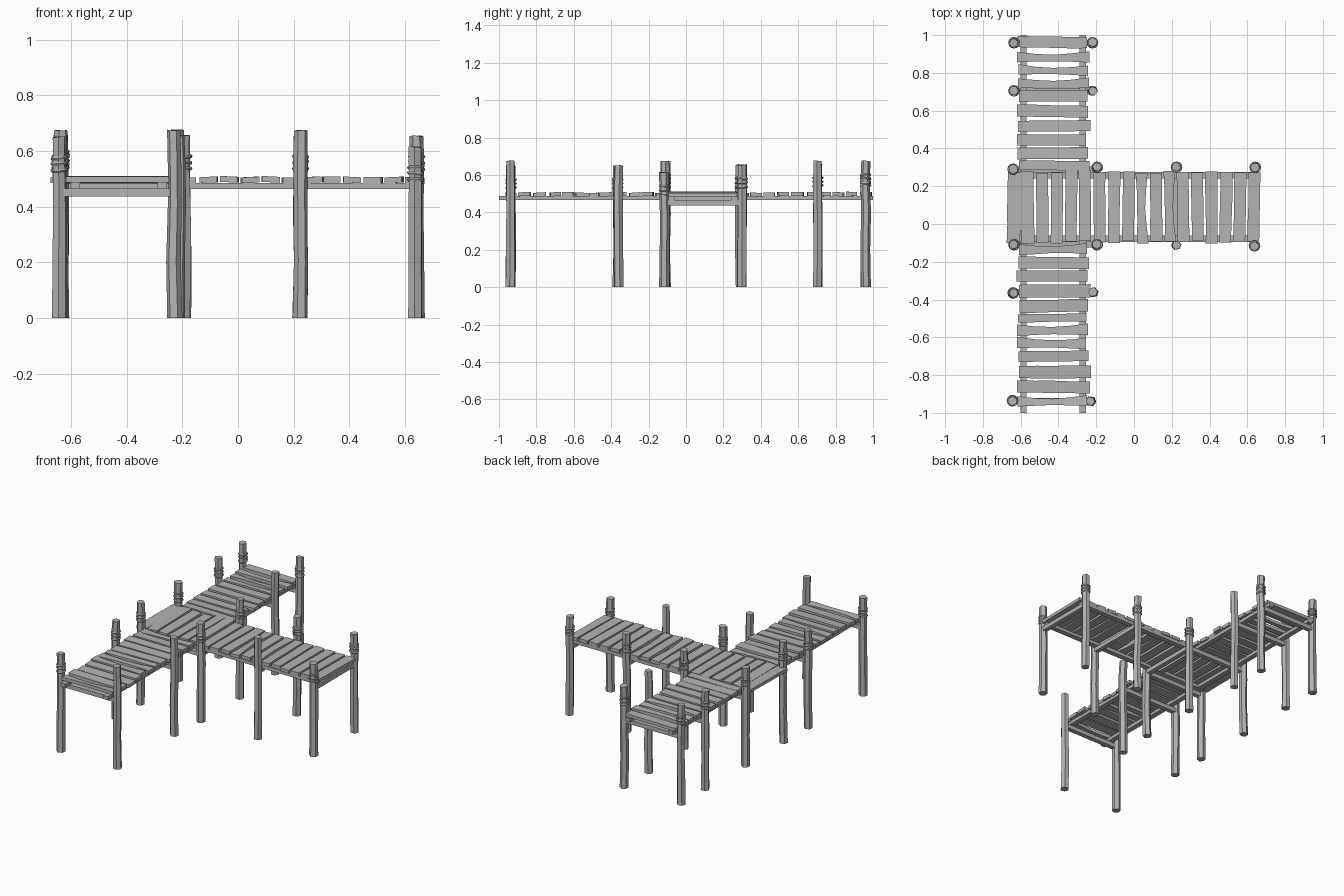
import bpy, bmesh, math, random
from mathutils import Vector, Matrix

random.seed(7)
cube = bpy.data.objects.get("Cube")
if cube:
    bpy.data.objects.remove(cube, do_unlink=True)

wood = bpy.data.materials.new("weathered_grey_wood")
wood.use_nodes = True
grey = (0.45, 0.45, 0.45, 1)
wood.diffuse_color = grey
wood.node_tree.nodes["Principled BSDF"].inputs["Base Color"].default_value = grey


def jit(a):
    return random.uniform(-a, a)


def finish(name, bm):
    bmesh.ops.recalc_face_normals(bm, faces=bm.faces)
    mesh = bpy.data.meshes.new(name)
    bm.to_mesh(mesh)
    bm.free()
    mesh.materials.append(wood)
    obj = bpy.data.objects.new(name, mesh)
    bpy.context.scene.collection.objects.link(obj)
    return obj


def loft(name, rings):
    """Skin a list of equal-sized point rings and cap both ends."""
    bm = bmesh.new()
    loops = [[bm.verts.new(p) for p in ring] for ring in rings]
    n = len(loops[0])
    for a, b in zip(loops, loops[1:]):
        for i in range(n):
            j = (i + 1) % n
            bm.faces.new((a[i], a[j], b[j], b[i]))
    bm.faces.new(loops[0])
    bm.faces.new(loops[-1])
    return finish(name, bm)


def box(name, x, y, z):
    """Box from (min, max) ranges."""
    return loft(name, [[(px, y[0], z[0]), (px, y[1], z[0]),
                        (px, y[1], z[1]), (px, y[0], z[1])] for px in x])


def plank(name, along_x, pos, width, start, end, waist=0):
    """Rough board: thin box with uneven edges, optionally worn narrow at its middle."""
    z = 0.497 + jit(0.003)
    skew, roll = jit(0.004), jit(0.002)
    rings = []
    for i in range(5):
        t = i / 4
        length = start + (end - start) * t
        mid = pos + skew * (2 * t - 1)
        wear = waist * math.sin(math.pi * t)
        lo = mid - width / 2 + wear * 0.4 + jit(0.0015)
        hi = mid + width / 2 - wear + jit(0.0015)
        ring = []
        for side, up in ((lo, -1), (hi, -1), (hi, 1), (lo, 1)):
            pz = z + up * 0.0105 + (roll if side == hi else -roll)
            ring.append((length, side, pz) if along_x else (side, length, pz))
        rings.append(ring)
    return loft(name, rings)


# Boards of the long walkway, (position, width)
back = [(.963, .06), (.884, .058), (.815, .055), (.746, .055), (.677, .06),
        (.598, .062), (.519, .058), (.444, .06), (.376, .062), (.31, .05)]
front = [(-.132, .058), (-.206, .062), (-.275, .058), (-.355, .068), (-.434, .066),
         (-.497, .042), (-.56, .062), (-.63, .06), (-.70, .056), (-.783, .066),
         (-.863, .064), (-.937, .055)]
worn = (.884, .815, .746, -.132, -.56, -.63, -.937)
for k, (y, w) in enumerate(back + front):
    plank(f"long_walkway_board_{k:02d}", True, y, w, -0.615 + jit(0.008),
          -0.24 + jit(0.014), 0.016 if y in worn else 0)

# Boards of the side walkway
xs = [-.636, -.566, -.485, -.408, -.332, -.26, -.182, -.106, -.03,
      .043, .117, .19, .26, .335, .41, .487, .56, .635]
for k, x in enumerate(xs):
    plank(f"side_walkway_board_{k:02d}", False, x, 0.07 if k < 2 else 0.063,
          -0.095 + jit(0.008), 0.277 + jit(0.008), 0.014 if k in (9, 11) else 0)

# Long beams under the boards
for side, x in (("right", -0.585), ("left", -0.272)):
    box(f"long_beam_{side}", (x - 0.017, x + 0.017), (-1, 1), (0.465, 0.487))
for side, y in (("front", -0.078), ("back", 0.258)):
    box(f"side_beam_{side}", (-0.62, 0.645), (y - 0.017, y + 0.017), (0.464, 0.486))

# Cross beams between opposite posts
for k, y in enumerate((.96, .705, .29, -.11, -.36, -.937)):
    box(f"long_cross_beam_{k}", (-0.635, -0.215), (y - 0.015, y + 0.015), (0.437, 0.465))
for k, x in enumerate((-.195, .225, .638)):
    box(f"side_cross_beam_{k}", (x - 0.015, x + 0.015), (-0.11, 0.30), (0.437, 0.465))


def post(name, x, y, top, roped):
    """Six-sided, slightly crooked post with optional rope lashing."""
    turn = random.uniform(0, math.pi / 3)
    rings = []
    for t in (0, 0.3, 0.6, 0.85, 1):
        cx, cy = x + jit(0.003), y + jit(0.003)
        r = 0.027 - 0.002 * t + jit(0.001)
        rings.append([(cx + r * math.cos(turn + i * math.pi / 3),
                       cy + r * math.sin(turn + i * math.pi / 3),
                       top * t + (jit(0.003) if t == 1 else 0)) for i in range(6)])
    loft(name, rings)
    if not roped:
        return
    # Rope coils: small tilted rings around the post
    for c, drop in enumerate((0.075, 0.095, 0.118)):
        bm = bmesh.new()
        tilt = Matrix.Rotation(jit(0.12), 3, "X") @ Matrix.Rotation(jit(0.12), 3, "Y")
        coil = []
        for i in range(12):
            a = i * math.pi / 6
            section = []
            for j in range(5):
                b = j * math.tau / 5
                r = 0.026 + 0.005 * math.cos(b)
                p = tilt @ Vector((r * math.cos(a), r * math.sin(a), 0.006 * math.sin(b)))
                section.append(bm.verts.new(p + Vector((x, y, top - drop))))
            coil.append(section)
        for i in range(12):
            a, b = coil[i], coil[(i + 1) % 12]
            for j in range(5):
                k = (j + 1) % 5
                bm.faces.new((a[j], a[k], b[k], b[j]))
        finish(f"{name}_rope_{c}", bm)


posts = [
    (-.635, .96, .66, True), (-.22, .96, .675, True),
    (-.635, .705, .66, True), (-.22, .705, .675, False),
    (-.64, .29, .655, True), (-.195, .30, .655, True),
    (.225, .30, .655, True), (.642, .30, .655, True),
    (-.635, -.11, .675, True), (-.195, -.11, .655, True),
    (.225, -.11, .675, False), (.638, -.115, .615, True),
    (-.64, -.365, .65, True), (-.215, -.36, .65, False),
    (-.643, -.935, .65, True), (-.23, -.94, .675, False),
]
for k, spec in enumerate(posts):
    post(f"post_{k:02d}", *spec)
